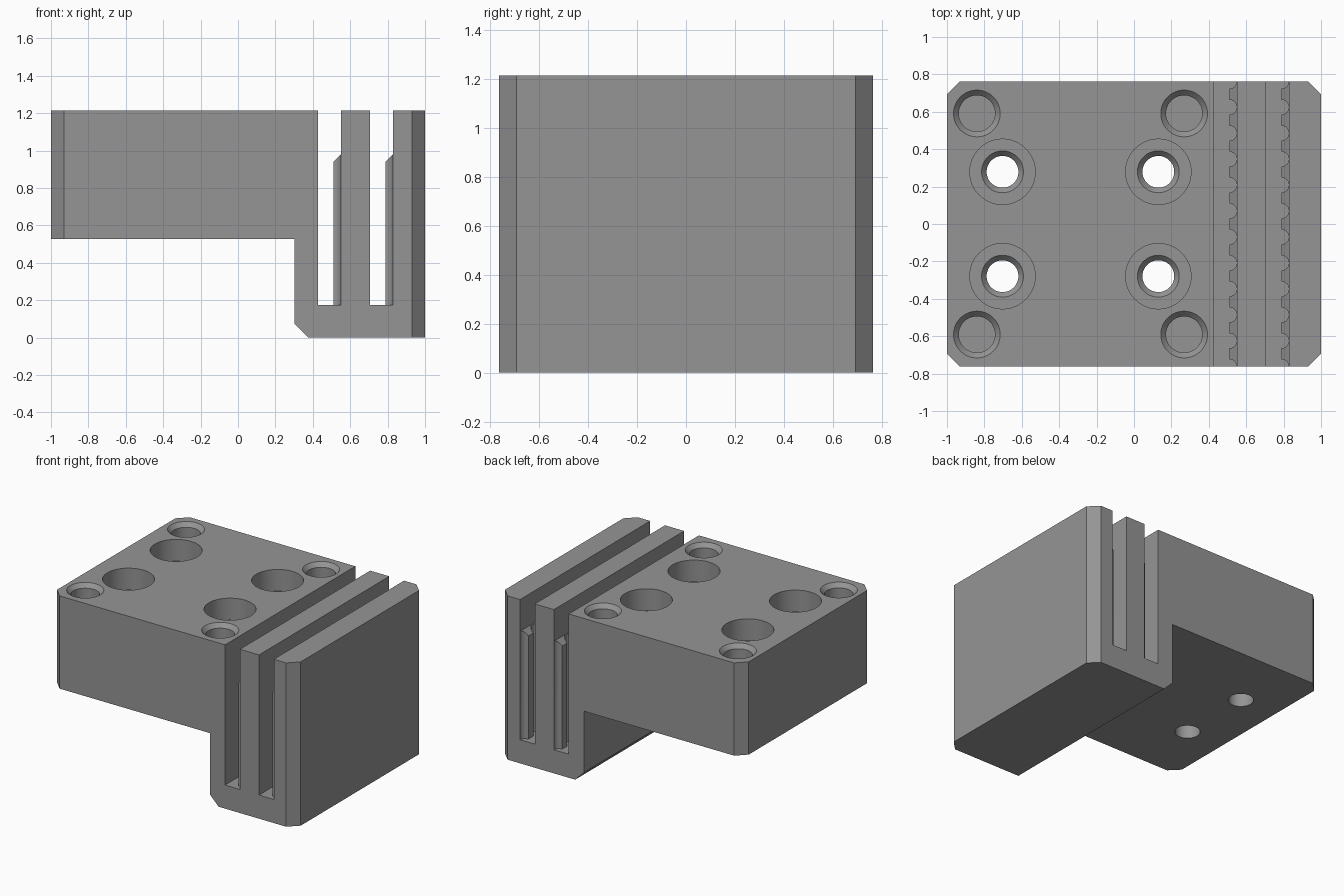
import bpy, bmesh, math

if "Cube" in bpy.data.objects:
    bpy.data.objects.remove(bpy.data.objects["Cube"])

HALF_Y = 0.763          # half depth of the block
TOP = 1.215             # height of the block
PITCH = 2 * HALF_Y / 11  # spacing of the belt teeth

grey = bpy.data.materials.new("grey plastic")
grey.diffuse_color = (0.30, 0.30, 0.30, 1)
grey.use_nodes = True
grey.node_tree.nodes["Principled BSDF"].inputs["Base Color"].default_value = grey.diffuse_color


def make_object(name, bm):
    bmesh.ops.recalc_face_normals(bm, faces=bm.faces)
    mesh = bpy.data.meshes.new(name)
    bm.to_mesh(mesh)
    bm.free()
    mesh.materials.append(grey)
    ob = bpy.data.objects.new(name, mesh)
    bpy.context.collection.objects.link(ob)
    return ob


def extrude_polygon(bm, points, offset):
    face = bm.faces.new([bm.verts.new(p) for p in points])
    new = bmesh.ops.extrude_face_region(bm, geom=[face])["geom"]
    verts = [g for g in new if isinstance(g, bmesh.types.BMVert)]
    bmesh.ops.translate(bm, verts=verts, vec=offset)
    return list(face.verts) + verts


def revolve(bm, cx, cy, profile, sides=48):
    """Closed turned solid from (radius, z) rings, top to bottom."""
    rings = []
    for r, z in profile:
        rings.append([bm.verts.new((cx + r * math.cos(2 * math.pi * i / sides),
                                    cy + r * math.sin(2 * math.pi * i / sides), z))
                      for i in range(sides)])
    for a, b in zip(rings, rings[1:]):
        for i in range(sides):
            j = (i + 1) % sides
            bm.faces.new((a[i], a[j], b[j], b[i]))
    bm.faces.new(rings[0])
    bm.faces.new(rings[-1])


# Block: stepped side profile with two belt slots, extruded front to back
profile = [(-1, TOP), (-1, 0.527), (0.303, 0.527), (0.303, 0.072), (0.375, 0),
           (1, 0), (1, TOP), (0.828, TOP), (0.828, 0.175), (0.707, 0.175),
           (0.707, TOP), (0.55, TOP), (0.55, 0.175), (0.428, 0.175), (0.428, TOP)]
bm = bmesh.new()
extrude_polygon(bm, [(x, -HALF_Y, z) for x, z in profile], (0, 2 * HALF_Y, 0))
corners = [e for e in bm.edges
           if all(abs(abs(v.co.x) - 1) < 1e-4 for v in e.verts)
           and abs(e.verts[0].co.z - e.verts[1].co.z) > 0.1]
bmesh.ops.bevel(bm, geom=corners, offset=0.07, segments=1, affect='EDGES')
block = make_object("carriage_block", bm)

# Cutters: four counterbored through holes and four chamfered blind holes
bm = bmesh.new()
for side in (-1, 1):
    for x in (-0.703, 0.13):
        revolve(bm, x, side * 0.279, [(0.175, TOP + 0.1), (0.175, TOP - 0.16),
                                      (0.112, TOP - 0.16), (0.085, TOP - 0.19),
                                      (0.085, 0.4)])
    for x in (-0.84, 0.268):
        revolve(bm, x, side * 0.591, [(0.125, TOP + 0.1), (0.125, TOP),
                                      (0.097, TOP - 0.03), (0.097, TOP - 0.11)])
cutter = make_object("hole_cutter", bm)
cutter.hide_render = True
cutter.hide_viewport = True

cut = block.modifiers.new("holes", 'BOOLEAN')
cut.operation = 'DIFFERENCE'
cut.solver = 'EXACT'
cut.object = cutter
bpy.context.view_layer.update()
graph = bpy.context.evaluated_depsgraph_get()
holed = bpy.data.meshes.new_from_object(block.evaluated_get(graph))
block.modifiers.clear()
block.data = holed
bpy.data.objects.remove(cutter)

# Belt teeth: flat-tipped ribs between round grooves, with sloped tops
GROOVE = 0.04
STEPS = 6


def belt_teeth(name, wall_x):
    tip = wall_x - GROOVE
    bm = bmesh.new()
    for k in range(-5, 6):
        yc = k * PITCH
        arc = [(tip + GROOVE * math.sin(a), PITCH / 2 - GROOVE * math.cos(a))
               for a in (math.pi / 2 * i / STEPS for i in range(STEPS + 1))]
        back = [(wall_x + 0.008, PITCH / 2 - 0.004)]
        upper = arc + back
        outline = upper + [(x, -y) for x, y in reversed(upper)]
        verts = extrude_polygon(bm, [(x, yc + y, 0.165) for x, y in outline], (0, 0, 0.5))
        for v in verts:
            if v.co.z > 0.4:
                v.co.z = 0.94 + v.co.x - tip
    return make_object(name, bm)


teeth = [belt_teeth("inner_belt_teeth", 0.55), belt_teeth("outer_belt_teeth", 0.828)]

# Smooth the round walls, keep hard edges crisp
for ob in [block] + teeth:
    bpy.ops.object.select_all(action='DESELECT')
    ob.select_set(True)
    bpy.context.view_layer.objects.active = ob
    bpy.ops.object.shade_smooth_by_angle(angle=math.radians(30))
